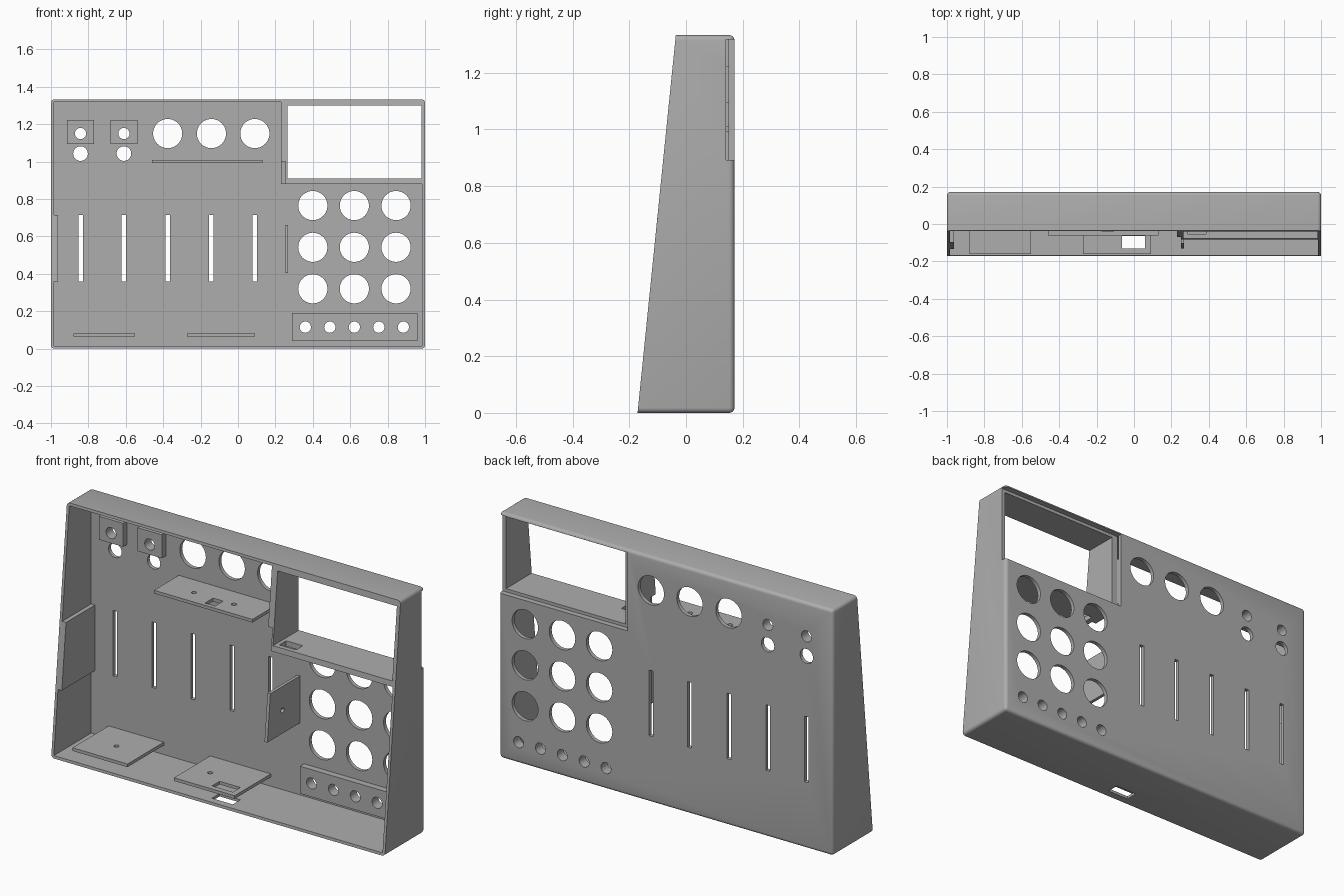
import bpy, bmesh, math
from mathutils import Matrix, Vector

cube = bpy.data.objects.get("Cube")
if cube:
    bpy.data.objects.remove(cube, do_unlink=True)

grey = bpy.data.materials.new("mid grey")
grey.use_nodes = True
colour = (0.42, 0.42, 0.42, 1)
grey.diffuse_color = colour
grey.node_tree.nodes["Principled BSDF"].inputs["Base Color"].default_value = colour

HEIGHT, BACK, PANEL = 1.333, 0.171, 0.15


def front(z):
    """y of the sloping open front at height z"""
    return -0.171 + 0.135 * z / HEIGHT


def add_box(bm, x, y, z):
    """Box from ranges; y[0] of None follows the sloping front."""
    vs = []
    for zz in z:
        near = front(zz) if y[0] is None else y[0]
        for yy in (near, y[1]):
            vs += [bm.verts.new((xx, yy, zz)) for xx in x]
    for f in ((0, 2, 3, 1), (4, 5, 7, 6), (0, 1, 5, 4),
              (2, 6, 7, 3), (0, 4, 6, 2), (1, 3, 7, 5)):
        bm.faces.new([vs[i] for i in f])


def add_pin(bm, centre, radius, axis, length=0.2, sides=40):
    turn = Vector((0, 0, 1)).rotation_difference(Vector(axis)).to_matrix().to_4x4()
    bmesh.ops.create_cone(bm, cap_ends=True, segments=sides, radius1=radius,
                          radius2=radius, depth=length,
                          matrix=Matrix.Translation(centre) @ turn)


def finish(bm, name):
    bmesh.ops.recalc_face_normals(bm, faces=bm.faces[:])
    mesh = bpy.data.meshes.new(name)
    bm.to_mesh(mesh)
    bm.free()
    obj = bpy.data.objects.new(name, mesh)
    bpy.context.collection.objects.link(obj)
    mesh.materials.append(grey)
    return obj


def box(name, x, y, z):
    bm = bmesh.new()
    add_box(bm, x, y, z)
    return finish(bm, name)


def apply_mods(obj):
    bpy.ops.object.select_all(action='DESELECT')
    obj.select_set(True)
    bpy.context.view_layer.objects.active = obj
    for m in list(obj.modifiers):
        bpy.ops.object.modifier_apply(modifier=m.name)


def cut(obj, *cutters):
    for c in cutters:
        m = obj.modifiers.new("cut", 'BOOLEAN')
        m.operation, m.solver, m.object = 'DIFFERENCE', 'EXACT', c
    apply_mods(obj)


# Wedge-shaped case with rounded outer edges
bm = bmesh.new()
add_box(bm, (-1, 1), (None, BACK), (0, HEIGHT))
edges = [e for e in bm.edges
         if not all(abs(v.co.y - front(v.co.z)) < 1e-4 for v in e.verts)]
bmesh.ops.bevel(bm, geom=edges, offset=0.018, segments=4, profile=0.5,
                affect='EDGES', clamp_overlap=True)
case = finish(bm, "case")

# Hollow interior, leaving a thick frame around the screen opening
cavities = [
    box("cavity_main", (-0.985, 0.23), (-0.5, PANEL), (0.015, 1.318)),
    box("cavity_pads", (0.2, 0.985), (-0.5, PANEL), (0.015, 0.88)),
    box("screen_opening", (0.265, 0.98), (-0.5, 0.5), (0.91, 1.3)),
    box("screen_recess", (0.23, 1.2), (0.141, 0.5), (0.893, 1.317)),
    box("cable_notch", (0.2, 0.255), (-0.5, -0.03), (0.87, 1.0)),
]

# Openings through the back panel
columns = [-0.842, -0.61, -0.376, -0.142, 0.09]
bm = bmesh.new()
for x in columns:
    add_box(bm, (x - 0.012, x + 0.012), (0.05, 0.3), (0.36, 0.715))
for x in columns[:2]:
    add_pin(bm, (x, PANEL, 1.15), 0.03, (0, 1, 0))
    add_pin(bm, (x, PANEL, 1.043), 0.039, (0, 1, 0))
for x in columns[2:]:
    add_pin(bm, (x, PANEL, 1.15), 0.078, (0, 1, 0))
for x in (0.4, 0.622, 0.845):
    for z in (0.32, 0.542, 0.765):
        add_pin(bm, (x, PANEL, z), 0.078, (0, 1, 0))
for i in range(5):
    add_pin(bm, (0.36 + 0.131 * i, PANEL, 0.115), 0.03, (0, 1, 0))
panel_holes = finish(bm, "panel_holes")

# Upright openings through the shelves and floor
bm = bmesh.new()
add_box(bm, (-0.065, 0.06), (-0.13, -0.065), (-0.1, 0.2))
add_box(bm, (-0.17, -0.11), (-0.04, 0.03), (0.9, 1.1))
add_box(bm, (0.285, 0.385), (-0.053, 0.005), (0.8, 0.95))
for x, y, z in ((-0.715, -0.02, 0.075), (-0.16, -0.01, 0.075),
                (-0.285, 0.03, 1), (-0.045, 0.03, 1)):
    add_pin(bm, (x, y, z), 0.013, (0, 0, 1), 0.1, 20)
shelf_holes = finish(bm, "shelf_holes")

bm = bmesh.new()
add_pin(bm, (0.257, 0.0, 0.53), 0.013, (1, 0, 0), 0.1, 20)
upright_hole = finish(bm, "upright_hole")

cut(case, *cavities, panel_holes, shelf_holes)

# Thick mounting blocks behind the small holes
sink = PANEL + 0.005
blocks = [box("jack_block", (x - 0.073, x + 0.073), (0.115, sink), (1.095, 1.222))
          for x in columns[:2]]
blocks.append(box("button_block", (0.29, 0.96), (0.115, sink), (0.042, 0.19)))
for b in blocks:
    cut(b, panel_holes)

# Horizontal shelves
shelves = [
    box("upper_shelf", (-0.46, 0.13), (-0.062, sink), (0.993, 1.01)),
    box("lower_shelf_right", (-0.88, -0.55), (-0.16, sink), (0.065, 0.082)),
    box("lower_shelf_left", (-0.272, 0.092), (-0.16, sink), (0.065, 0.082)),
]
for s in shelves:
    cut(s, shelf_holes)

# Upright plates
divider = box("divider_plate", (0.25, 0.267), (None, sink), (0.405, 0.66))
cut(divider, upright_hole)
side_plate = box("side_plate", (-0.99, -0.962), (None, sink), (0.36, 0.715))

# Smooth shading with sharp edges kept
for obj in [case, divider, side_plate] + blocks + shelves:
    bpy.ops.object.select_all(action='DESELECT')
    obj.select_set(True)
    bpy.context.view_layer.objects.active = obj
    bpy.ops.object.shade_smooth_by_angle(angle=math.radians(30))

# Remove the helpers
for helper in cavities + [panel_holes, shelf_holes, upright_hole]:
    bpy.data.objects.remove(helper, do_unlink=True)
